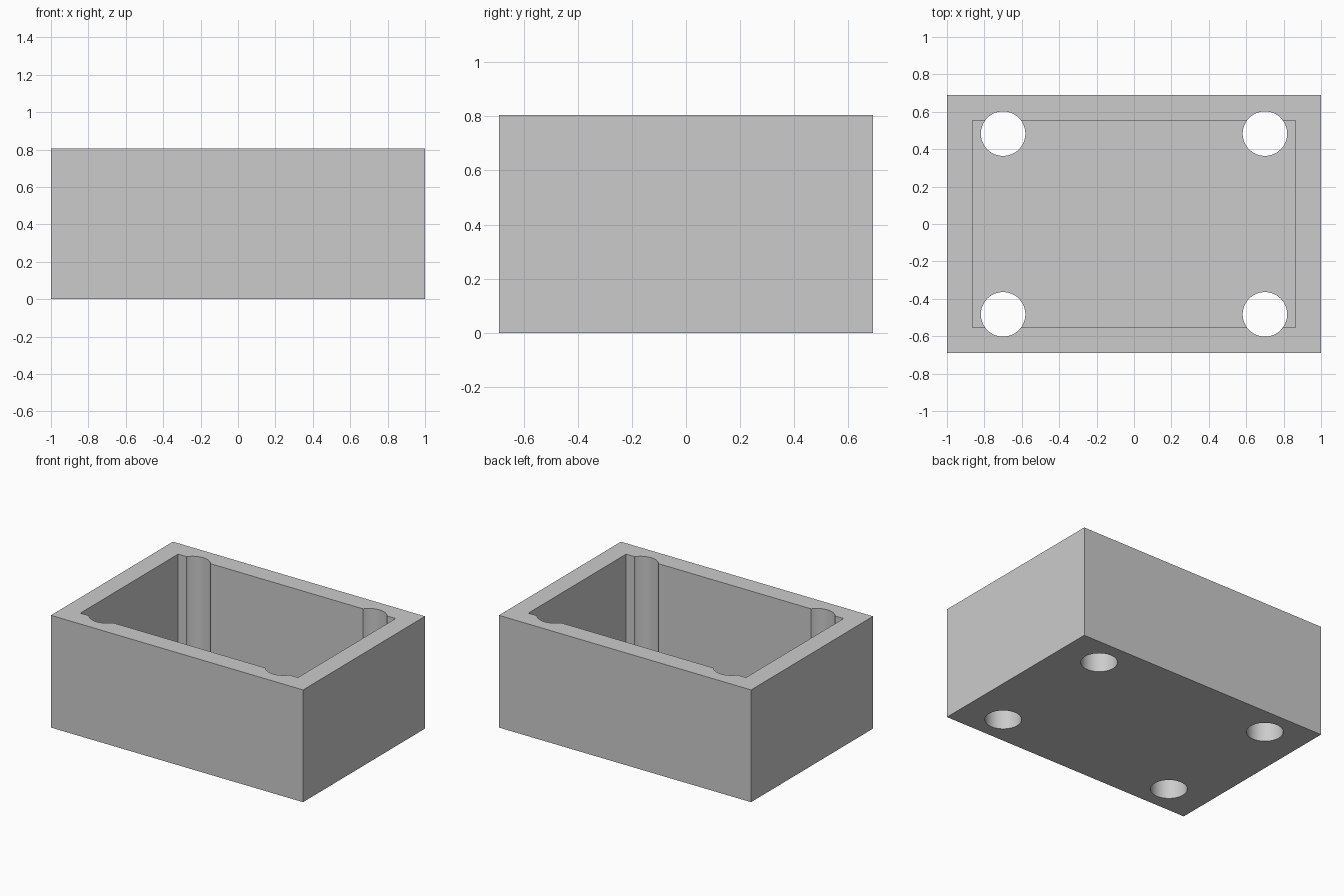
import bpy
import math

old = bpy.data.objects.get("Cube")
if old:
    bpy.data.objects.remove(old, do_unlink=True)

WIDTH, DEPTH, HEIGHT = 2.0, 1.382, 0.805
WALL, FLOOR = 0.137, 0.14
HOLE_X, HOLE_Y, HOLE_R = 0.70, 0.483, 0.119

# Single grey material
grey = bpy.data.materials.new("plain grey")
grey.use_nodes = True
grey.diffuse_color = (0.6, 0.6, 0.6, 1)
grey.node_tree.nodes["Principled BSDF"].inputs["Base Color"].default_value = (0.6, 0.6, 0.6, 1)


def box(name, size, z_low):
    bpy.ops.mesh.primitive_cube_add(size=1, location=(0, 0, z_low + size[2] / 2))
    obj = bpy.context.object
    obj.name = name
    obj.scale = size
    bpy.ops.object.transform_apply(location=True, rotation=False, scale=True)
    obj.data.materials.append(grey)
    return obj


def cut(target, cutter):
    mod = target.modifiers.new(cutter.name, "BOOLEAN")
    mod.operation = "DIFFERENCE"
    mod.solver = "EXACT"
    mod.object = cutter
    bpy.context.view_layer.objects.active = target
    bpy.ops.object.modifier_apply(modifier=mod.name)
    bpy.data.objects.remove(cutter, do_unlink=True)


# Open-topped tray
tray = box("tray", (WIDTH, DEPTH, HEIGHT), 0)
cut(tray, box("cavity", (WIDTH - 2 * WALL, DEPTH - 2 * WALL, HEIGHT), FLOOR))

# Corner holes run through the floor and groove the inner walls
for sx in (-1, 1):
    for sy in (-1, 1):
        bpy.ops.mesh.primitive_cylinder_add(
            vertices=64, radius=HOLE_R, depth=3 * HEIGHT,
            location=(sx * HOLE_X, sy * HOLE_Y, HEIGHT / 2))
        hole = bpy.context.object
        hole.name = "corner_hole"
        hole.data.materials.append(grey)
        cut(tray, hole)

# Smooth the round walls, keep the edges crisp
bpy.ops.object.select_all(action="DESELECT")
tray.select_set(True)
bpy.context.view_layer.objects.active = tray
bpy.ops.object.shade_smooth_by_angle(angle=math.radians(30))
